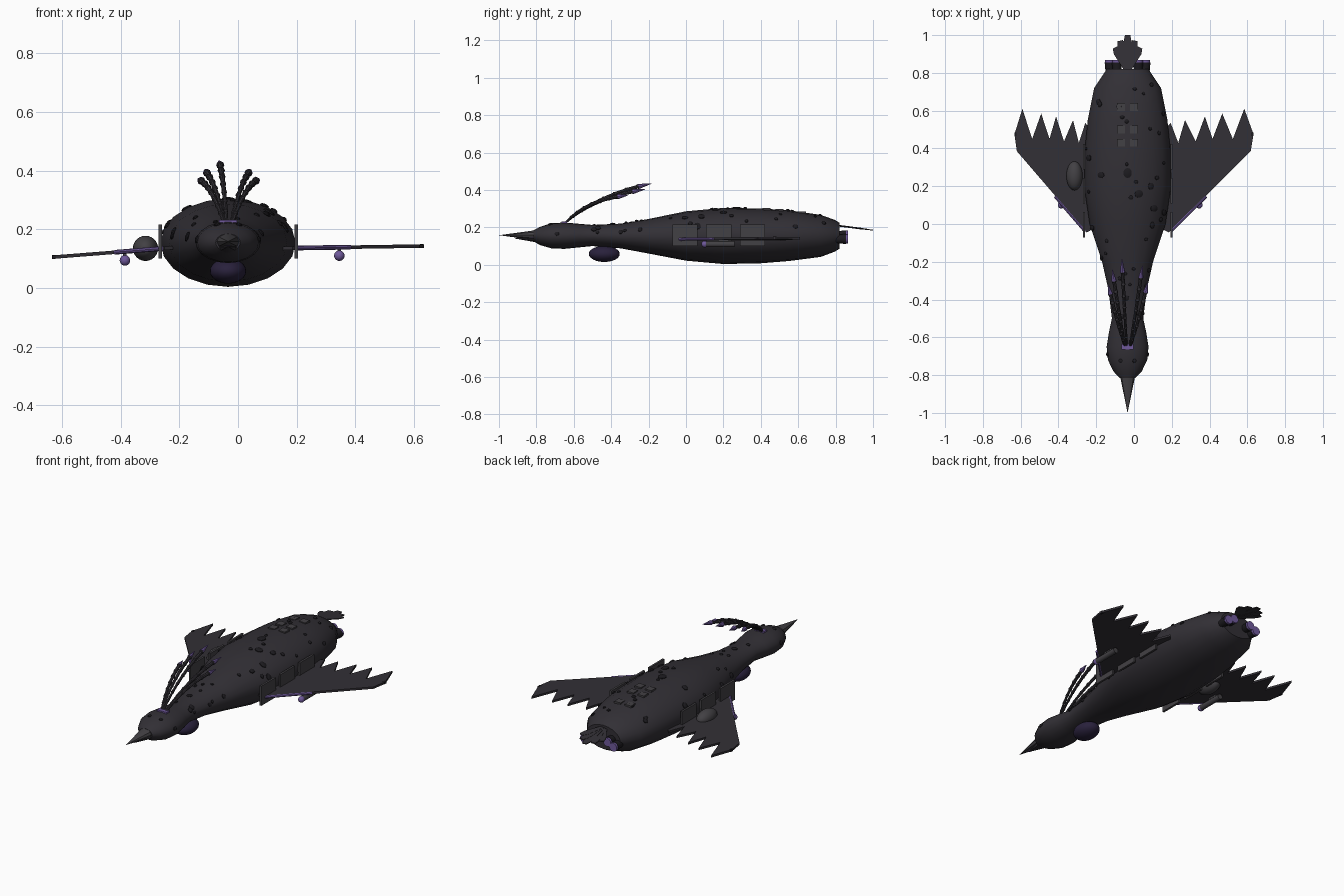
import bpy, bmesh, math, random
from mathutils import Matrix, Vector

if "Cube" in bpy.data.objects:
    bpy.data.objects.remove(bpy.data.objects["Cube"])

random.seed(4)
CX = -0.034  # fuselage centre line


def material(name, c):
    m = bpy.data.materials.new(name)
    m.diffuse_color = (*c, 1)
    m.use_nodes = True
    m.node_tree.nodes["Principled BSDF"].inputs["Base Color"].default_value = m.diffuse_color
    return m


DARK = material("dark_hull", (0.032, 0.029, 0.036))
GREY = material("plate_grey", (0.055, 0.052, 0.058))
BLACK = material("black", (0.012, 0.011, 0.014))
PURPLE = material("purple", (0.16, 0.10, 0.33))
GLASS = material("dark_purple", (0.022, 0.015, 0.045))


def finish(bm, name, mat, smooth=True):
    bmesh.ops.recalc_face_normals(bm, faces=bm.faces)
    me = bpy.data.meshes.new(name)
    bm.to_mesh(me)
    bm.free()
    me.materials.append(mat)
    ob = bpy.data.objects.new(name, me)
    bpy.context.collection.objects.link(ob)
    if smooth:
        bpy.ops.object.select_all(action='DESELECT')
        ob.select_set(True)
        bpy.context.view_layer.objects.active = ob
        bpy.ops.object.shade_smooth_by_angle(angle=math.radians(35))
    return ob


def box(bm, loc, size):
    bmesh.ops.create_cube(bm, size=1, matrix=Matrix.LocRotScale(Vector(loc), None, Vector(size)))


def ball(bm, loc, size, rot=None, seg=16):
    bmesh.ops.create_uvsphere(bm, u_segments=seg, v_segments=seg // 2, radius=1,
                              matrix=Matrix.LocRotScale(Vector(loc), rot, Vector(size)))


def rod(bm, a, b, r1, r2, seg=10):
    a, b = Vector(a), Vector(b)
    d = b - a
    m = Matrix.Translation((a + b) / 2) @ d.to_track_quat('Z', 'Y').to_matrix().to_4x4()
    bmesh.ops.create_cone(bm, cap_ends=True, segments=seg, radius1=r1, radius2=r2, depth=d.length, matrix=m)


def slab(bm, pts, thick):
    """Flat outline of 3D points given thickness along z."""
    lo = [bm.verts.new((x, y, z - thick / 2)) for x, y, z in pts]
    hi = [bm.verts.new((x, y, z + thick / 2)) for x, y, z in pts]
    bm.faces.new(lo)
    bm.faces.new(hi)
    for i in range(len(pts)):
        j = (i + 1) % len(pts)
        bm.faces.new((lo[i], lo[j], hi[j], hi[i]))


# Fuselage stations: y, half width, bottom z, top z
ST = [(-0.815, 0.042, 0.125, 0.185), (-0.78, 0.075, 0.105, 0.203), (-0.72, 0.104, 0.088, 0.222),
      (-0.65, 0.111, 0.085, 0.226), (-0.57, 0.098, 0.093, 0.219), (-0.5, 0.083, 0.100, 0.213),
      (-0.35, 0.101, 0.088, 0.220), (-0.2, 0.135, 0.060, 0.245), (0.0, 0.201, 0.022, 0.286),
      (0.2, 0.230, 0.004, 0.304), (0.4, 0.226, 0.008, 0.301), (0.55, 0.211, 0.020, 0.291),
      (0.72, 0.177, 0.042, 0.267), (0.795, 0.127, 0.070, 0.240), (0.82, 0.11, 0.085, 0.225)]


def surf(y, a):
    """Point and normal on the fuselage at length y and angle a."""
    for s, e in zip(ST, ST[1:]):
        if s[0] <= y <= e[0]:
            t = (y - s[0]) / (e[0] - s[0])
            w, b, h = [s[i] + (e[i] - s[i]) * t for i in (1, 2, 3)]
    r = (h - b) / 2
    return (Vector((CX + w * math.cos(a), y, (b + h) / 2 + r * math.sin(a))),
            Vector((math.cos(a) / w, 0, math.sin(a) / r)).normalized())


N = 20
bm = bmesh.new()
rings = [[bm.verts.new(surf(s[0], 2 * math.pi * k / N)[0]) for k in range(N)] for s in ST]
for p, q in zip(rings, rings[1:]):
    for k in range(N):
        bm.faces.new((p[k], p[(k + 1) % N], q[(k + 1) % N], q[k]))
bm.faces.new(rings[0])
bm.faces.new(rings[-1])
finish(bm, "fuselage", DARK)

# Beak: upper cone, lower cone, purple slit
for name, mat, y2, z1, z2, w, h in (("upper_beak", GREY, -1.0, 0.158, 0.158, 0.04, 0.028),
                                    ("lower_beak", DARK, -0.92, 0.138, 0.141, 0.032, 0.018),
                                    ("beak_slit", PURPLE, -0.93, 0.144, 0.146, 0.036, 0.006)):
    bm = bmesh.new()
    ring = [bm.verts.new((CX + w * math.cos(k * math.pi / 5), -0.805, z1 + h * math.sin(k * math.pi / 5)))
            for k in range(10)]
    tip = bm.verts.new((CX, y2, z2))
    bm.faces.new(ring)
    for k in range(10):
        bm.faces.new((ring[k], ring[(k + 1) % 10], tip))
    finish(bm, name, mat)

# Dark hull spots and eyes
bm = bmesh.new()
spots = [(random.uniform(-0.55, 0.74), math.radians(random.uniform(8, 172)), random.uniform(0.008, 0.019))
         for _ in range(42)]
spots += [(0.27, math.pi / 2, 0.024), (0.16, 1.3, 0.022), (0.2, 1.0, 0.02)]
spots += [(-0.69, 0.15, 0.013), (-0.69, math.pi - 0.15, 0.013), (-0.725, 1.2, 0.011), (-0.725, math.pi - 1.2, 0.011)]
for y, a, r in spots:
    p, n = surf(y, a)
    ball(bm, p, (r, r * random.uniform(0.8, 1.2), 0.007), n.to_track_quat('Z', 'Y'), 10)
finish(bm, "hull_spots", BLACK)

# Roof hatches
bm = bmesh.new()
for y in (0.43, 0.5, 0.62):
    for dx in (-0.034, 0.034):
        z = surf(y, math.pi / 2)[0].z
        box(bm, (CX + dx, y, z - 0.003), (0.042, 0.042, 0.014))
finish(bm, "roof_hatches", GREY, False)

# Side panels
bm = bmesh.new()
for x in (-0.265, 0.198):
    for y in (-0.005, 0.175, 0.355):
        box(bm, (x, y, 0.158), (0.012, 0.135, 0.116))
finish(bm, "side_panels", GREY, False)

# Wings with serrated trailing edge; s = span fraction
OUT = [(-0.2, 0.0), (0.0, -0.045), (0.966, 0.385), (1.0, 0.475), (0.89, 0.61), (0.755, 0.45), (0.63, 0.585),
       (0.515, 0.45), (0.425, 0.57), (0.315, 0.437), (0.19, 0.55), (0.11, 0.43), (0.02, 0.535), (-0.2, 0.42)]
for side, x0, x1, z0, z1, pod in (("right", 0.185, 0.633, 0.136, 0.143, (0.345, 0.110)),
                                  ("left", -0.25, -0.633, 0.135, 0.105, (-0.385, 0.094))):
    def at(s, y, dz=0.0):
        return (x0 + (x1 - x0) * s, y, z0 + (z1 - z0) * s + dz)
    bm = bmesh.new()
    slab(bm, [at(*p) for p in OUT], 0.012)
    finish(bm, side + "_wing", DARK, False)
    bm = bmesh.new()
    rod(bm, at(0.02, -0.04), at(0.44, 0.147), 0.008, 0.008, 8)
    finish(bm, side + "_wing_edge_light", PURPLE)
    # Under-wing pod with glowing nose
    bm = bmesh.new()
    rod(bm, (pod[0], 0.1, pod[1]), (pod[0], 0.26, pod[1]), 0.016, 0.016, 12)
    box(bm, (pod[0], 0.2, pod[1] + 0.016), (0.012, 0.06, 0.022))
    finish(bm, side + "_wing_pod", GREY)
    bm = bmesh.new()
    ball(bm, (pod[0], 0.1, pod[1]), (0.018, 0.018, 0.018))
    finish(bm, side + "_pod_nose", PURPLE)
    bm = bmesh.new()
    box(bm, at(0.985, 0.475), (0.012, 0.02, 0.014))
    finish(bm, side + "_wing_tip_light", BLACK, False)

# Sensor bulb on left wing, belly dome
bm = bmesh.new()
ball(bm, (-0.315, 0.255, 0.135), (0.043, 0.077, 0.043), None, 24)
finish(bm, "wing_bulb", GREY)
bm = bmesh.new()
ball(bm, (CX, -0.437, 0.058), (0.062, 0.083, 0.043), None, 24)
finish(bm, "belly_dome", GLASS)

# Crest: curved segmented plumes with purple tips
bm, tips = bmesh.new(), bmesh.new()
box(tips, (CX, -0.65, 0.225), (0.062, 0.03, 0.014))
for tx, ty, tz in ((-0.137, -0.32, 0.372), (-0.115, -0.24, 0.403), (-0.064, -0.185, 0.434),
                   (0.045, -0.22, 0.403), (0.073, -0.31, 0.372)):
    a, c = Vector((CX + (tx - CX) * 0.15, -0.645, 0.225)), Vector((tx, ty, tz))
    b = a.lerp(c, 0.45) + Vector((0, -0.03, 0.06))
    pts = [a * (1 - t) ** 2 + b * 2 * t * (1 - t) + c * t * t for t in [i / 8 for i in range(9)]]
    for i in range(7):
        r = 0.006 + 0.0006 * i
        rod(bm, pts[i], pts[i + 1], r, r, 8)
        ball(bm, pts[i + 1], (r * 1.4,) * 3, None, 8)
    rod(tips, pts[7], pts[8], 0.014, 0.001, 8)
finish(bm, "crest_plumes", DARK)
finish(tips, "crest_tips", PURPLE)

# Tail fan
bm = bmesh.new()
for i in range(-2, 3):
    ang, ln = math.radians(13 * i), (0.2, 0.175, 0.15)[abs(i)]
    pts = []
    for u, v in ((-0.008, 0), (0.008, 0), (0.022, ln * 0.8), (0.014, ln), (-0.014, ln), (-0.022, ln * 0.8)):
        x, y = u * math.cos(ang) + v * math.sin(ang), v * math.cos(ang) - u * math.sin(ang)
        pts.append((CX + x, 0.8 + y, 0.211 - 0.13 * y + 0.001 * i))
    slab(bm, pts, 0.005)
finish(bm, "tail_fan", DARK, False)

# Rear thrusters
bm, glow = bmesh.new(), bmesh.new()
for s in (-1, 1):
    for dx, z in ((0.056, 0.157), (0.095, 0.138)):
        x = CX + s * dx
        rod(bm, (x, 0.78, z), (x, 0.855, z), 0.02, 0.027, 14)
        rod(glow, (x, 0.85, z), (x, 0.867, z), 0.025, 0.025, 14)
finish(bm, "thrusters", BLACK)
finish(glow, "thruster_glow", PURPLE)
